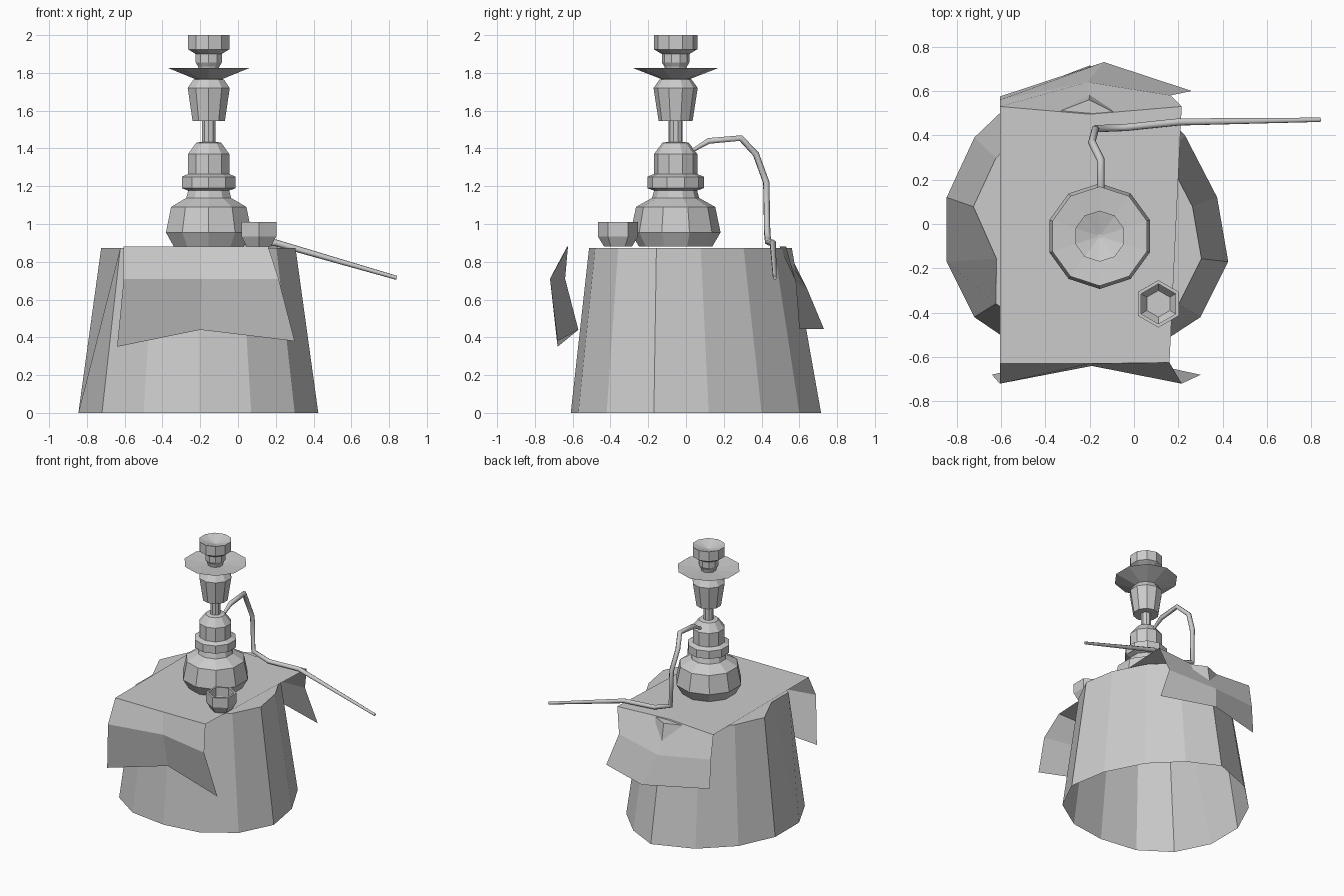
import bpy, bmesh, math

if "Cube" in bpy.data.objects:
    bpy.data.objects.remove(bpy.data.objects["Cube"], do_unlink=True)

grey = bpy.data.materials.new("plain_grey")
grey.use_nodes = True
tone = (0.6, 0.6, 0.6, 1)
grey.diffuse_color = tone
grey.node_tree.nodes["Principled BSDF"].inputs["Base Color"].default_value = tone


def add_object(name, bm):
    mesh = bpy.data.meshes.new(name)
    bm.to_mesh(mesh)
    bm.free()
    mesh.materials.append(grey)
    obj = bpy.data.objects.new(name, mesh)
    bpy.context.collection.objects.link(obj)
    return obj


def bridge(bm, low, high, closed=True):
    count = len(low)
    for i in range(count if closed else count - 1):
        j = (i + 1) % count
        bm.faces.new((low[i], low[j], high[j], high[i]))


def lathe(name, centre, sides, profile):
    """Turned solid with a corner on +y; the profile holds (radius, height)."""
    bm = bmesh.new()
    rings = []
    for r, z in profile:
        ring = []
        for i in range(sides):
            a = math.pi / 2 + math.tau * i / sides
            ring.append(bm.verts.new((centre[0] + r * math.cos(a), centre[1] + r * math.sin(a), z)))
        rings.append(ring)
    for low, high in zip(rings, rings[1:]):
        bridge(bm, low, high)
    bm.faces.new(rings[0][::-1])
    bm.faces.new(rings[-1])
    return add_object(name, bm)


# Uneven tapering stump, open underneath
outline = [(-.845, .12), (-.845, -.17), (-.72, -.42), (-.5, -.57), (-.21, -.61),
           (.07, -.57), (.3, -.42), (.425, -.17), (.375, .12), (.23, .4),
           (.03, .6), (-.2, .715), (-.5, .6), (-.72, .39)]
bm = bmesh.new()
foot = [bm.verts.new((x, y, 0)) for x, y in outline]
head = [bm.verts.new((-.21 + .81 * (x + .21), -.1 + .81 * (y + .1), .873)) for x, y in outline]
head[1].co.x = -.62
bridge(bm, foot, head)
bm.faces.new(head)
add_object("stump", bm)

# Cloth draped over the stump, front hem to back hem
rows = [
    [(-.64, -.68, .35), (-.2, -.57, .44), (.3, -.68, .38)],
    [(-.605, -.72, .71), (-.19, -.64, .71), (.215, -.72, .71)],
    [(-.605, -.63, .88), (-.2, -.63, .88), (.16, -.625, .88)],
    [(-.605, .53, .88), (-.2, .495, .88), (.215, .53, .88)],
    [(-.605, .56, .7), (-.21, .64, .66), (.165, .58, .7)],
    [(-.605, .575, .48), (-.135, .73, .445), (.26, .6, .445)],
]
bm = bmesh.new()
grid = [[bm.verts.new(p) for p in row] for row in rows]
for near, far in zip(grid, grid[1:]):
    bridge(bm, near, far, closed=False)
add_object("cloth", bm)

# Water pipe in stacked turned parts
axis = (-.155, -.055)
lathe("base_vase", axis, 10, [(.195, .882), (.238, .955), (.21, 1.09), (.125, 1.138), (.11, 1.19)])
lathe("middle_ring", axis, 10, [(.11, 1.175), (.15, 1.19), (.15, 1.25), (.115, 1.265)])
lathe("upper_ring", axis, 10, [(.115, 1.26), (.115, 1.37), (.07, 1.43), (.04, 1.435)])
lathe("stem", axis, 10, [(.037, 1.42), (.037, 1.55)])
lathe("shaft_collar", axis, 10, [(.09, 1.545), (.117, 1.72), (.085, 1.765), (.06, 1.77)])
lathe("ash_plate", axis, 10, [(.07, 1.765), (.224, 1.825), (.06, 1.81)])
lathe("bowl", axis, 10, [(.05, 1.8), (.06, 1.835), (.073, 1.855), (.073, 1.9),
                         (.115, 1.925), (.115, 2.0), (.01, 1.97)])

# Small six-sided cup with a hollow inside
lathe("cup", (.11, -.36), 6, [(.075, .882), (.107, .935), (.107, 1.01),
                             (.09, 1.01), (.09, .94), (.06, .9)])

# Hose bending down to the cloth and out to its mouthpiece
path = [(-.15, .02, 1.38), (-.15, .12, 1.44), (-.15, .29, 1.455), (-.19, .37, 1.37),
        (-.175, .425, 1.22), (-.17, .43, .95), (-.04, .435, .905), (.2, .46, .9), (.84, .47, .715)]
curve = bpy.data.curves.new("hose", "CURVE")
curve.dimensions = "3D"
curve.bevel_depth = .018
curve.bevel_resolution = 1
curve.use_fill_caps = True
spline = curve.splines.new("POLY")
spline.points.add(len(path) - 1)
for point, co in zip(spline.points, path):
    point.co = (*co, 1)
spline.points[0].radius = .5
spline.points[-1].radius = .6
curve.materials.append(grey)
bpy.context.collection.objects.link(bpy.data.objects.new("hose", curve))
